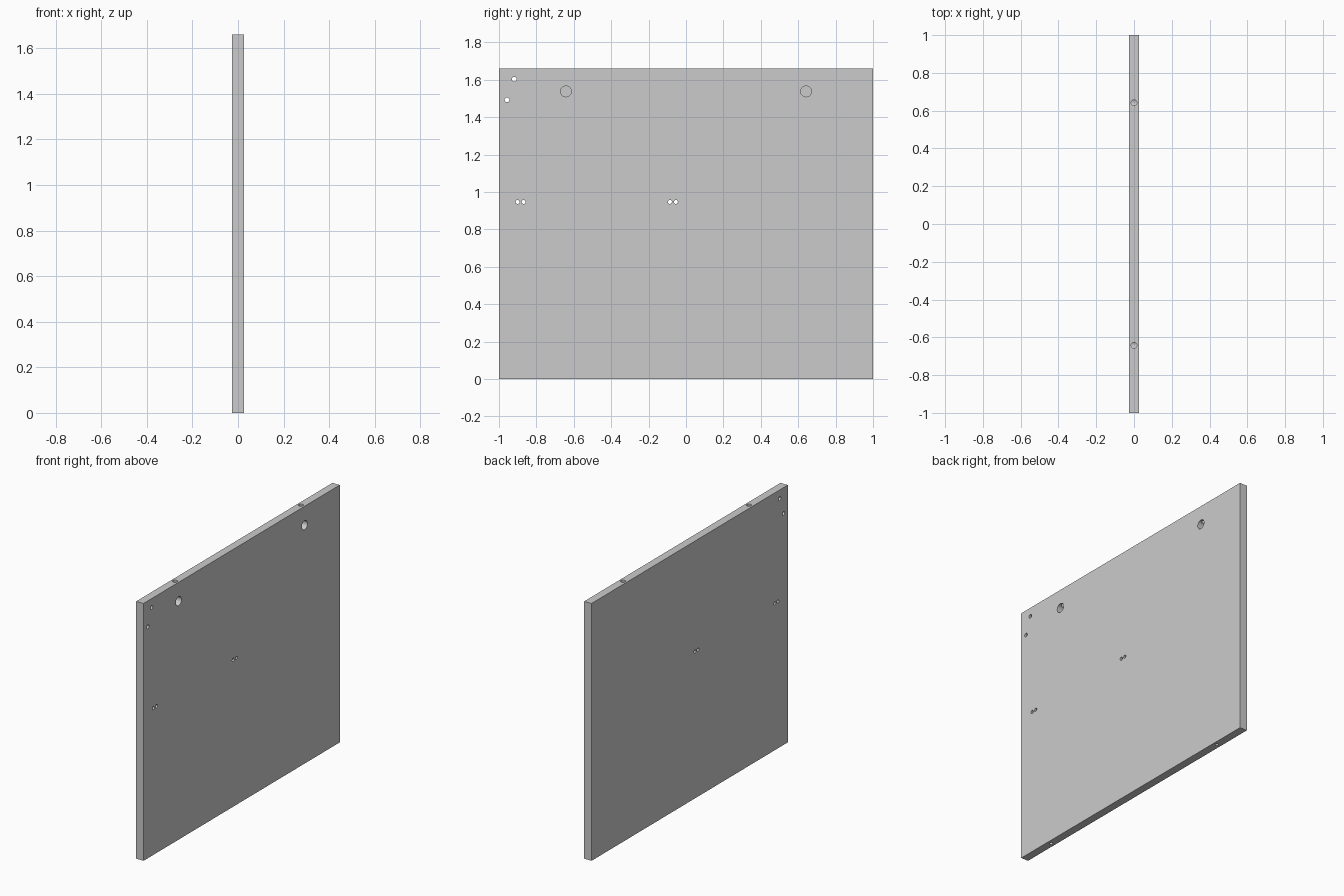
import bpy
from math import pi

if "Cube" in bpy.data.objects:
    bpy.data.objects.remove(bpy.data.objects["Cube"])

T, H = 0.052, 1.66  # board thickness and height

# Flat board
bpy.ops.mesh.primitive_cube_add(size=1, location=(0, 0, H / 2))
panel = bpy.context.object
panel.name = "side_panel"
panel.scale = (T, 2, H)
bpy.ops.object.transform_apply(location=True, rotation=False, scale=True)


def drill(loc, radius, depth, axis):
    """Cut a round hole centred at loc along the x or z axis."""
    rot = (0, pi / 2, 0) if axis == "x" else (0, 0, 0)
    bpy.ops.mesh.primitive_cylinder_add(vertices=32, radius=radius, depth=depth,
                                        location=loc, rotation=rot)
    cutter = bpy.context.object
    cutter.hide_render = True
    bpy.context.view_layer.objects.active = panel
    mod = panel.modifiers.new("hole", "BOOLEAN")
    mod.operation = "DIFFERENCE"
    mod.solver = "EXACT"
    mod.object = cutter
    bpy.ops.object.modifier_apply(modifier=mod.name)
    bpy.data.objects.remove(cutter, do_unlink=True)


for side in (-1, 1):
    # Blind fastener pocket in the +x face
    drill((0.034, side * 0.642, 1.538), 0.029, 0.1, "x")
    # Bolt hole from the top edge down into the pocket
    drill((0, side * 0.642, 1.60), 0.015, 0.14, "z")
    # Blind dowel hole in the bottom edge
    drill((0, side * 0.757, 0.02), 0.01, 0.14, "z")

# Through holes near the upper front corner
for y, z in ((-0.918, 1.603), (-0.957, 1.493)):
    drill((0, y, z), 0.0125, 0.2, "x")

# Two pairs of small runner holes
for y in (-0.9, -0.868, -0.086, -0.054):
    drill((0, y, 0.947), 0.0105, 0.2, "x")

# Smooth bores, sharp board edges
bpy.ops.object.select_all(action="DESELECT")
panel.select_set(True)
bpy.context.view_layer.objects.active = panel
bpy.ops.object.shade_smooth_by_angle(angle=pi / 6)
